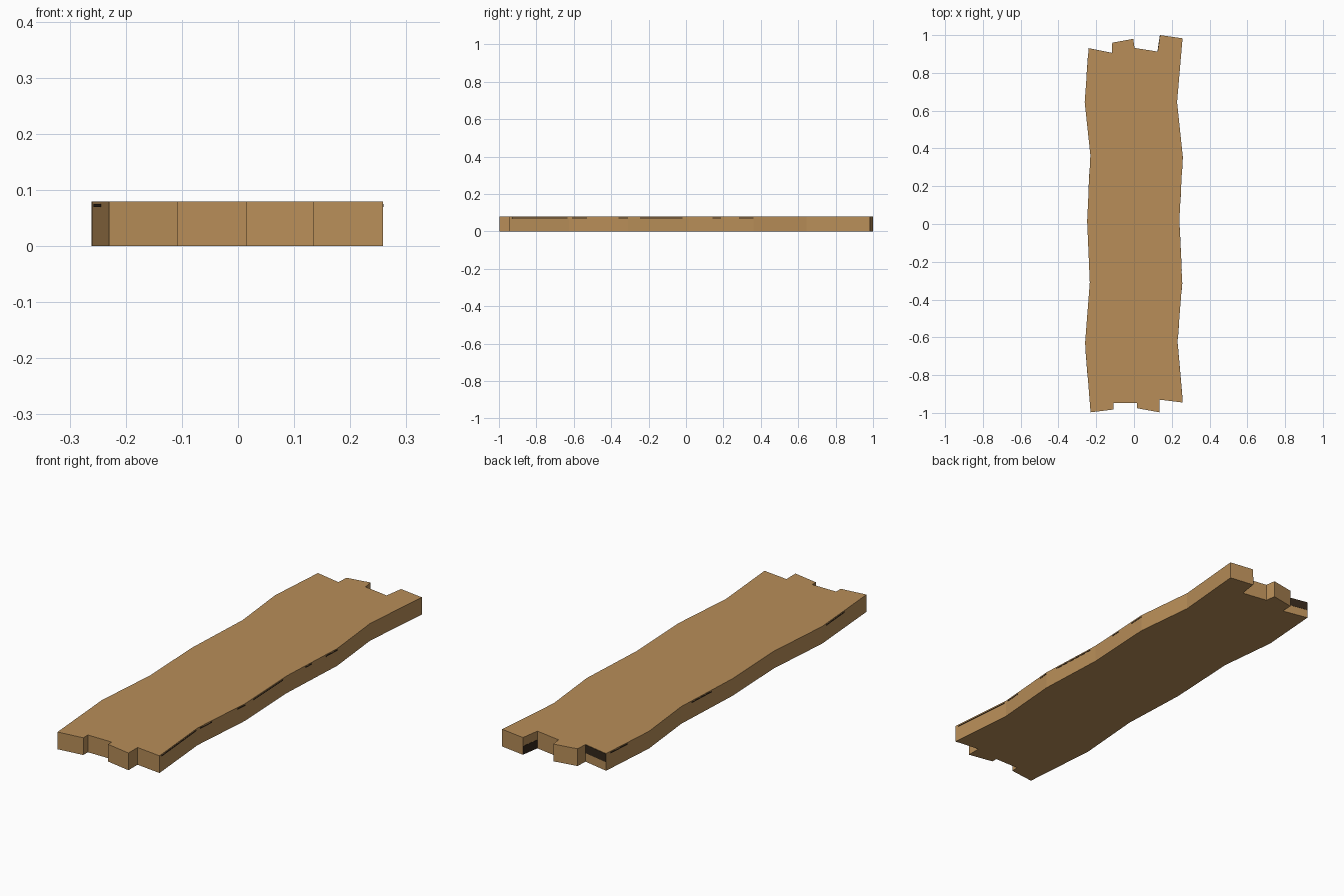
import bpy, bmesh
from mathutils import Vector

if "Cube" in bpy.data.objects:
    bpy.data.objects.remove(bpy.data.objects["Cube"])

H = 0.08

def material(name, col):
    m = bpy.data.materials.new(name)
    m.diffuse_color = (*col, 1)
    m.use_nodes = True
    m.node_tree.nodes["Principled BSDF"].inputs["Base Color"].default_value = m.diffuse_color
    return m

wood = material("light wood", (0.479, 0.270, 0.098))
grain = material("dark grain", (0.035, 0.021, 0.011))

def prism(name, pts, z0, z1, mat):
    bm = bmesh.new()
    f = bm.faces.new([bm.verts.new((x, y, z0)) for x, y in pts])
    r = bmesh.ops.extrude_face_region(bm, geom=[f])
    bmesh.ops.translate(bm, vec=(0, 0, z1 - z0),
                        verts=[v for v in r["geom"] if isinstance(v, bmesh.types.BMVert)])
    bmesh.ops.recalc_face_normals(bm, faces=bm.faces)
    me = bpy.data.meshes.new(name)
    bm.to_mesh(me)
    bm.free()
    me.materials.append(mat)
    ob = bpy.data.objects.new(name, me)
    bpy.context.collection.objects.link(ob)
    return ob

# Plank outline: broken front end, wavy right side, broken back end, wavy left side
front = [(-0.23, -0.997), (-0.108, -0.982), (-0.108, -0.948), (0.015, -0.948),
         (0.015, -0.975), (0.135, -0.997), (0.135, -0.93), (0.258, -0.945)]
right = [(0.23, -0.625), (0.255, -0.31), (0.24, 0.015), (0.258, 0.36), (0.228, 0.645)]
back = [(0.257, 0.983), (0.138, 1.0), (0.125, 0.913), (0.003, 0.932), (-0.004, 0.98),
        (-0.115, 0.96), (-0.117, 0.905), (-0.24, 0.93)]
left = [(-0.261, 0.645), (-0.231, 0.365), (-0.248, 0.015), (-0.234, -0.31), (-0.259, -0.63)]
prism("plank", front + right + back + left, 0, H, wood)

# Thin dark grain plates lying on a stretch of the outline (a to b as fractions)
def plate(name, p, q, a, b, z0, z1, t=0.001):
    p, q = Vector(p), Vector(q)
    d = q - p
    n = Vector((d.y, -d.x)).normalized() * t
    s, e = p + d * a, p + d * b
    prism(name, [s, e, e + n, s + n], z0, z1, grain)

plate("end_grain", back[6], back[7], 0.0, 1.0, 0.04, 0.079)
plate("notch_grain", back[1], back[2], 0.0, 1.0, 0.001, 0.04)

# Fine streaks along the right side
side = [front[-1]] + right
for i, a, b in [(0, 0.05, 0.97), (1, 0.05, 0.3), (1, 0.84, 1), (2, 0.2, 0.9),
                (3, 0.37, 0.5), (3, 0.78, 1)]:
    plate("side_streak", side[i], side[i + 1], a, b, 0.070, 0.075)

# Fine streaks along the left side
side = [back[-1]] + left + [front[0]]
for i, a, b in [(0, 0.1, 0.5), (2, 0.2, 0.6), (5, 0.1, 0.5)]:
    plate("side_streak", side[i], side[i + 1], a, b, 0.070, 0.075)
